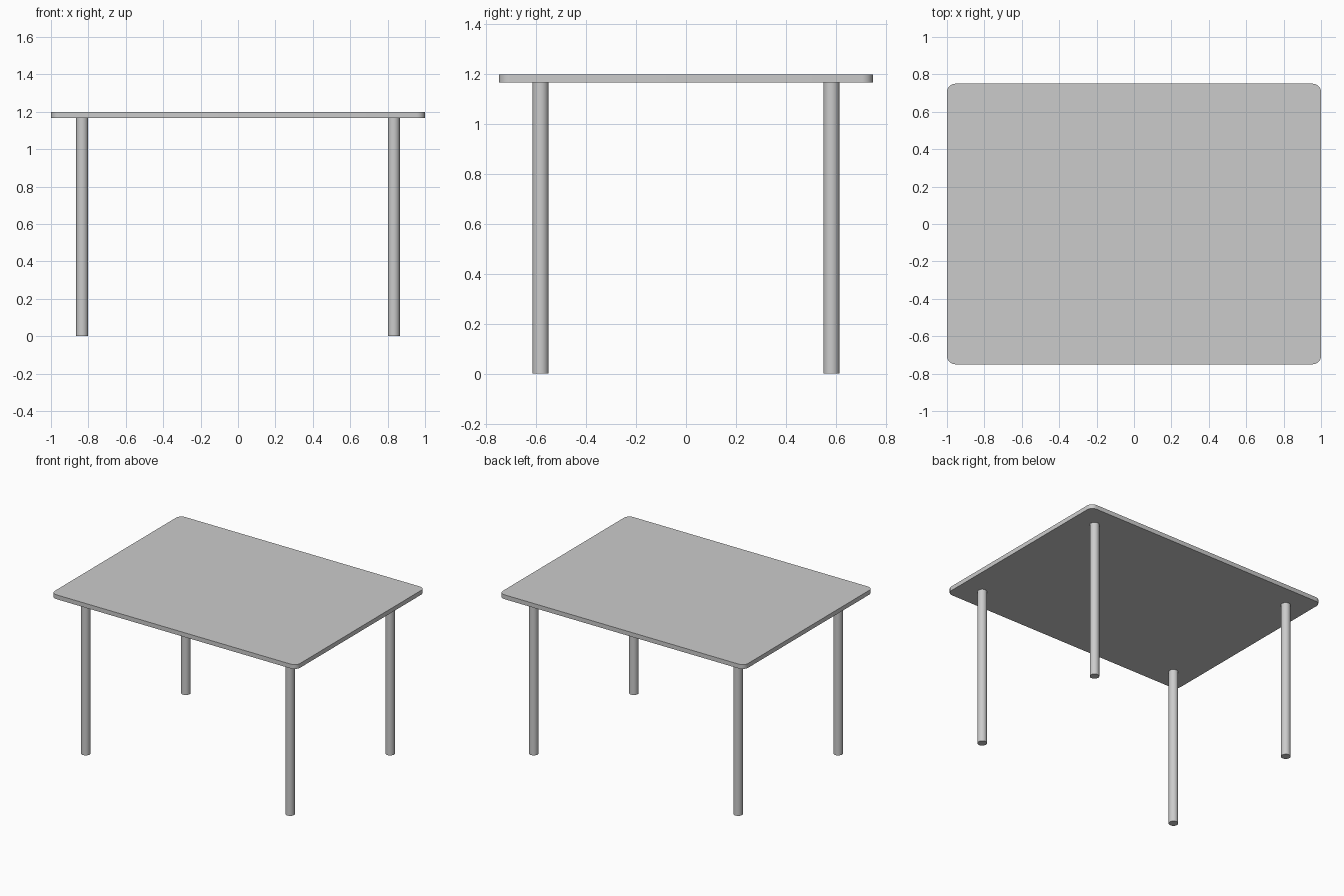
import bpy, bmesh

if "Cube" in bpy.data.objects:
    bpy.data.objects.remove(bpy.data.objects["Cube"])

TOP_Z, THICK = 1.2, 0.032
LEG_H = TOP_Z - THICK


def finish(bm, name):
    mesh = bpy.data.meshes.new(name)
    bm.to_mesh(mesh)
    bm.free()
    obj = bpy.data.objects.new(name, mesh)
    bpy.context.collection.objects.link(obj)
    bpy.ops.object.select_all(action='DESELECT')
    obj.select_set(True)
    bpy.context.view_layer.objects.active = obj
    bpy.ops.object.shade_smooth_by_angle()
    return obj


# Tabletop: thin slab with rounded vertical corners
bm = bmesh.new()
bmesh.ops.create_cube(bm, size=1)
bmesh.ops.scale(bm, vec=(2.0, 1.5, THICK), verts=bm.verts)
bm.normal_update()
corners = [e for e in bm.edges if abs(e.verts[0].co.z - e.verts[1].co.z) > THICK / 2]
bmesh.ops.bevel(bm, geom=corners, offset=0.045, offset_type='OFFSET',
                segments=8, profile=0.5, affect='EDGES')
finish(bm, "tabletop").location.z = TOP_Z - THICK / 2

# Four round legs
for sy, end in ((-1, "front"), (1, "back")):
    for sx, side in ((-1, "left"), (1, "right")):
        bm = bmesh.new()
        bmesh.ops.create_cone(bm, cap_ends=True, segments=32,
                              radius1=0.032, radius2=0.032, depth=LEG_H)
        finish(bm, f"{end}_{side}_leg").location = (sx * 0.833, sy * 0.583, LEG_H / 2)
